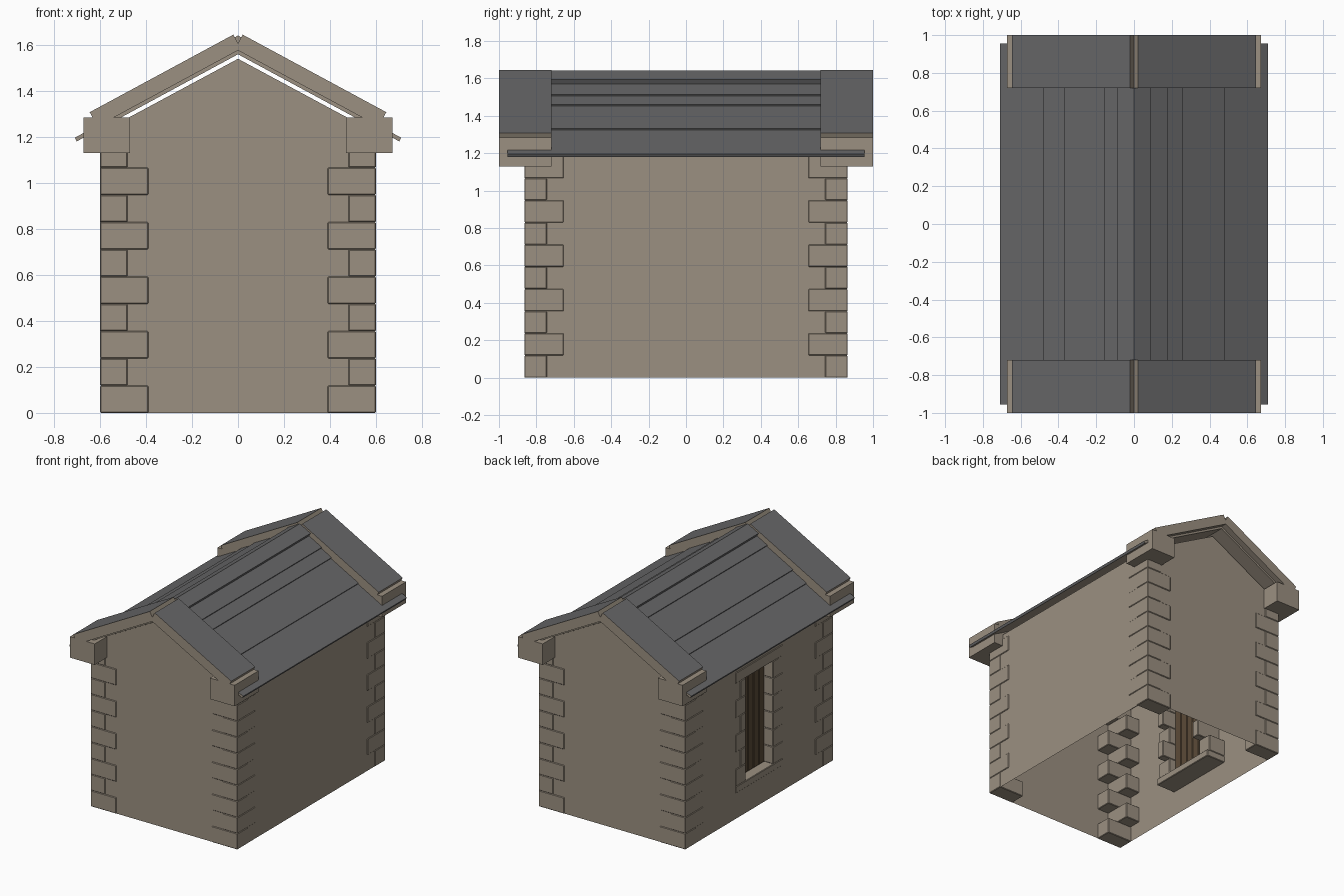
import bpy
import bmesh
from math import atan, cos, sin

cube = bpy.data.objects.get("Cube")
if cube:
    bpy.data.objects.remove(cube)


def material(name, color):
    m = bpy.data.materials.new(name)
    m.use_nodes = True
    m.diffuse_color = (*color, 1)
    m.node_tree.nodes["Principled BSDF"].inputs["Base Color"].default_value = (*color, 1)
    return m


STONE = material("tan stone", (0.33, 0.28, 0.22))
SLATE = material("grey slate", (0.135, 0.135, 0.138))
WOOD = material("brown wood", (0.105, 0.07, 0.04))


def finish(name, bm, mats, bevel=0):
    mesh = bpy.data.meshes.new(name)
    bm.to_mesh(mesh)
    bm.free()
    for m in mats:
        mesh.materials.append(m)
    obj = bpy.data.objects.new(name, mesh)
    bpy.context.collection.objects.link(obj)
    if bevel:
        mod = obj.modifiers.new("Bevel", "BEVEL")
        mod.width = bevel
        mod.segments = 1
    return obj


def add_box(bm, x, y, z):
    """Add a box from three (min, max) ranges, in any order."""
    verts = bmesh.ops.create_cube(bm, size=1)["verts"]
    for v in verts:
        for i, (a, b) in enumerate((x, y, z)):
            v.co[i] = (a + b) / 2 + v.co[i] * abs(b - a)


def add_face(bm, points):
    return bm.faces.new([bm.verts.new(p) for p in points])


# House shell: thin walls, open below, with a hole for the window
WX, WY, EAVE, APEX = 0.595, 0.858, 1.22, 1.54
bm = bmesh.new()
gable = [(-WX, 0), (WX, 0), (WX, EAVE), (0, APEX), (-WX, EAVE)]
add_face(bm, [(x, -WY, z) for x, z in gable])
add_face(bm, [(x, WY, z) for x, z in reversed(gable)])


def wall_panel(x, y0, y1, z0, z1):
    pts = [(x, y0, z0), (x, y1, z0), (x, y1, z1), (x, y0, z1)]
    add_face(bm, pts if x > 0 else pts[::-1])


HOLE, LOW, HIGH = 0.19, 0.22, 1.03
wall_panel(WX, -WY, WY, 0, EAVE)
wall_panel(-WX, -WY, -HOLE, 0, EAVE)
wall_panel(-WX, HOLE, WY, 0, EAVE)
wall_panel(-WX, -HOLE, HOLE, 0, LOW)
wall_panel(-WX, -HOLE, HOLE, HIGH, EAVE)
finish("walls", bm, [STONE])

# Corner stones, alternating long and short
QX, QY, ROW, LONG, SHORT = 0.6, 0.864, 0.1185, 0.21, 0.12
bm = bmesh.new()
for sx in (-1, 1):
    for sy in (-1, 1):
        for i in range(10):
            lx, ly = (LONG, SHORT) if i % 2 == 0 else (SHORT, LONG)
            add_box(bm, (sx * QX, sx * (QX - lx)), (sy * QY, sy * (QY - ly)),
                    (i * ROW, (i + 1) * ROW))
finish("corner_stones", bm, [STONE], 0.004)

# Window surround: jamb stones, sill and lintel
SILL, HEAD, OPEN = 0.24, 1.0, 0.16
bm = bmesh.new()
rows = 6
step = (HEAD - SILL) / rows
for s in (-1, 1):
    for i in range(rows):
        outer, depth = (0.275, 0.14) if i % 2 == 0 else (0.22, 0.2)
        add_box(bm, (-QX, -QX + depth), (s * OPEN, s * outer),
                (SILL + i * step, SILL + (i + 1) * step))
for z in ((0.19, SILL), (HEAD, 1.08)):
    add_box(bm, (-QX, -QX + 0.16), (-0.275, 0.275), z)
finish("window_surround", bm, [STONE], 0.004)

# Wooden boards closing the window
bm = bmesh.new()
boards = 5
width = 2 * OPEN / boards
for i in range(boards):
    y = -OPEN + i * width
    add_box(bm, (-0.53, -0.51), (y, y + width), (SILL, HEAD))
finish("window_boards", bm, [WOOD], 0.006)

# Roof pieces are boards laid along the pitch
PITCH = atan(0.54)


def pitched_board(name, side, peak, start, end, thick, y0, y1, slate_edge=False):
    """Board whose top plane meets the ridge line at height peak."""
    bm = bmesh.new()
    prof = []
    for u, v in ((start, 0), (end, 0), (end, -thick), (start, -thick)):
        prof.append((side * (u * cos(PITCH) + v * sin(PITCH)),
                     peak - u * sin(PITCH) + v * cos(PITCH)))
    base = add_face(bm, [(x, y0, z) for x, z in prof])
    ext = bmesh.ops.extrude_face_region(bm, geom=[base], use_keep_orig=True)
    for v in ext["geom"]:
        if isinstance(v, bmesh.types.BMVert):
            v.co.y = y1
    bmesh.ops.recalc_face_normals(bm, faces=bm.faces)
    # Upper faces are slate, the rest stone
    for f in bm.faces:
        outer = slate_edge and f.normal.x * side > 0.6
        f.material_index = 1 if f.normal.z > 0.6 or outer else 0
    return finish(name, bm, [STONE, SLATE])


CY0, CY1 = 0.72, 1.0
laps = {1: (0.48, 0.26, 0.18), -1: (0.48, 0.37, 0.16)}
for side, label in ((1, "left"), (-1, "right")):
    pitched_board(f"roof_slab_{label}", side, 1.58, 0, 0.807, 0.018, -0.955, 0.955, True)
    # Overlapping slate courses and ridge cap
    for i, reach in enumerate(laps[side]):
        pitched_board(f"slate_course_{i + 1}_{label}", side, 1.59 + 0.011 * i, 0,
                      reach / cos(PITCH), 0.012, -CY0, CY0, True)
    pitched_board(f"ridge_cap_{label}", side, 1.641, 0, 0.1, 0.026, -CY0, CY0, True)
    # Raised gable copings and the corner blocks that carry them
    for end, where in ((-1, "front"), (1, "back")):
        ys = sorted((end * CY0, end * CY1))
        pitched_board(f"coping_{where}_{label}", side, 1.656, 0.023, 0.733, 0.07, *ys)
        bm = bmesh.new()
        add_box(bm, (side * 0.47, side * 0.672), ys, (1.13, 1.285))
        finish(f"corner_block_{where}_{label}", bm, [STONE])
